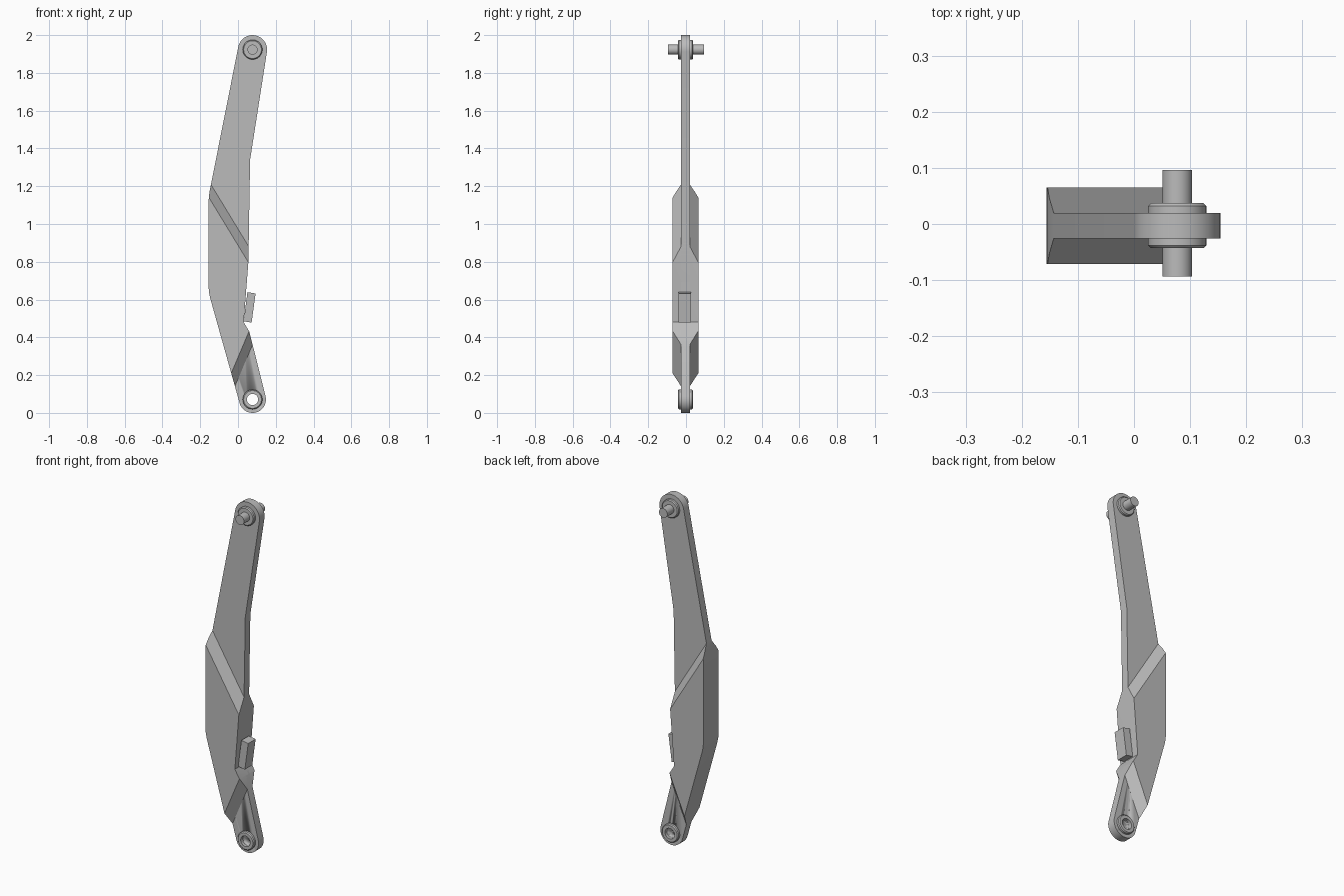
import bpy, bmesh
from math import cos, sin, radians, pi
from mathutils import Vector, Matrix

if "Cube" in bpy.data.objects:
    bpy.data.objects.remove(bpy.data.objects["Cube"])

grey = bpy.data.materials.new("plain_grey")
grey.use_nodes = True
grey.diffuse_color = (0.5, 0.5, 0.5, 1)
grey.node_tree.nodes["Principled BSDF"].inputs["Base Color"].default_value = (0.5, 0.5, 0.5, 1)

MID = -0.003          # middle plane of the arm in y
THIN, THICK = 0.023, 0.068
TOP = Vector((0.077, 0, 1.923))
LOW = Vector((0.077, 0, 0.071))


def finish(bm, name):
    bmesh.ops.recalc_face_normals(bm, faces=bm.faces)
    mesh = bpy.data.meshes.new(name)
    bm.to_mesh(mesh)
    bm.free()
    mesh.materials.append(grey)
    obj = bpy.data.objects.new(name, mesh)
    bpy.context.collection.objects.link(obj)
    bpy.ops.object.select_all(action="DESELECT")
    obj.select_set(True)
    bpy.context.view_layer.objects.active = obj
    bpy.ops.object.shade_smooth_by_angle(angle=radians(25))
    return obj


def arc(centre, r, start, end, n=20):
    angles = [radians(start + (end - start) * i / n) for i in range(n + 1)]
    return [(centre.x + r * cos(a), centre.z + r * sin(a)) for a in angles]


def slab(points, y0, y1):
    """Extrude an x-z outline from y0 to y1."""
    bm = bmesh.new()
    face = bm.faces.new([bm.verts.new((x, y0, z)) for x, z in points])
    new = bmesh.ops.extrude_face_region(bm, geom=[face])["geom"]
    verts = [v for v in new if isinstance(v, bmesh.types.BMVert)]
    bmesh.ops.translate(bm, verts=verts, vec=(0, y1 - y0, 0))
    return bm


def lathe(profile, centre, name, closed=False):
    """Spin (radius, y) points about the y axis through centre."""
    bm = bmesh.new()
    verts = [bm.verts.new((r, y, 0)) for r, y in profile]
    edges = [bm.edges.new(pair) for pair in zip(verts, verts[1:])]
    if closed:
        edges.append(bm.edges.new((verts[-1], verts[0])))
    bmesh.ops.spin(bm, geom=verts + edges, axis=(0, 1, 0), cent=(0, 0, 0),
                   angle=2 * pi, steps=40)
    bmesh.ops.remove_doubles(bm, verts=bm.verts, dist=1e-5)
    bmesh.ops.translate(bm, verts=bm.verts, vec=centre)
    return finish(bm, name)


# Side outline of the whole arm
outline = (arc(TOP, 0.077, -8.9, 168.7)
           + [(-0.143, 1.21), (-0.151, 1.17), (-0.155, 1.13), (-0.156, 1.09),
              (-0.156, 0.68), (-0.154, 0.64), (-0.148, 0.61)]
           + arc(LOW, 0.071, 195.6, 374)
           + [(0.06, 0.43), (0.03, 0.48), (0.055, 0.8), (0.064, 1.34)])

# Thin arm with an open eye at the lower end
arm = finish(slab(outline, MID - THIN, MID + THIN), "thin_arm")
cutter = lathe([(0, -0.1), (0.03, -0.1), (0.03, 0.1), (0, 0.1)], LOW, "eye_cutter")
cutter.hide_render = True
mod = arm.modifiers.new("eye", "BOOLEAN")
mod.operation, mod.solver, mod.object = "DIFFERENCE", "EXACT", cutter
bpy.context.view_layer.objects.active = arm
bpy.ops.object.modifier_apply(modifier="eye")
bpy.data.objects.remove(cutter)

# Thick middle body, its ends sliced to slanted chamfers
bm = slab(outline, MID - THICK, MID + THICK)
for side in (-1, 1):
    for x, z, nx, nz in ((0.055, 0.797, 0.854, 0.52), (-0.034, 0.214, 0.92, -0.39)):
        cut = bmesh.ops.bisect_plane(
            bm, geom=bm.verts[:] + bm.edges[:] + bm.faces[:],
            plane_co=(x, MID + side * THICK, z),
            plane_no=Vector((nx, side, nz)).normalized(), clear_outer=True)
        rim = [e for e in cut["geom_cut"] if isinstance(e, bmesh.types.BMEdge)]
        bmesh.ops.edgenet_fill(bm, edges=rim)
finish(bm, "thick_body")

# Tilted latch block on the rear edge
finish(slab([(0.03, 0.485), (0.072, 0.478), (0.093, 0.632), (0.05, 0.639)],
            -0.041, 0.026), "latch_block")

# Raised collars around both pivots
for centre, bore, name in ((TOP, 0.02, "upper_collar"), (LOW, 0.03, "lower_collar")):
    a, b, r = MID - 0.04, MID + 0.04, 0.052
    lathe([(bore, a), (r - 0.005, a), (r, a + 0.005), (r, b - 0.005),
           (r - 0.005, b), (bore, b)], centre, name, closed=True)

# Upper pivot pin
lathe([(0, -0.094), (0.0265, -0.094), (0.0265, 0.096), (0, 0.096)], TOP, "pivot_pin")
